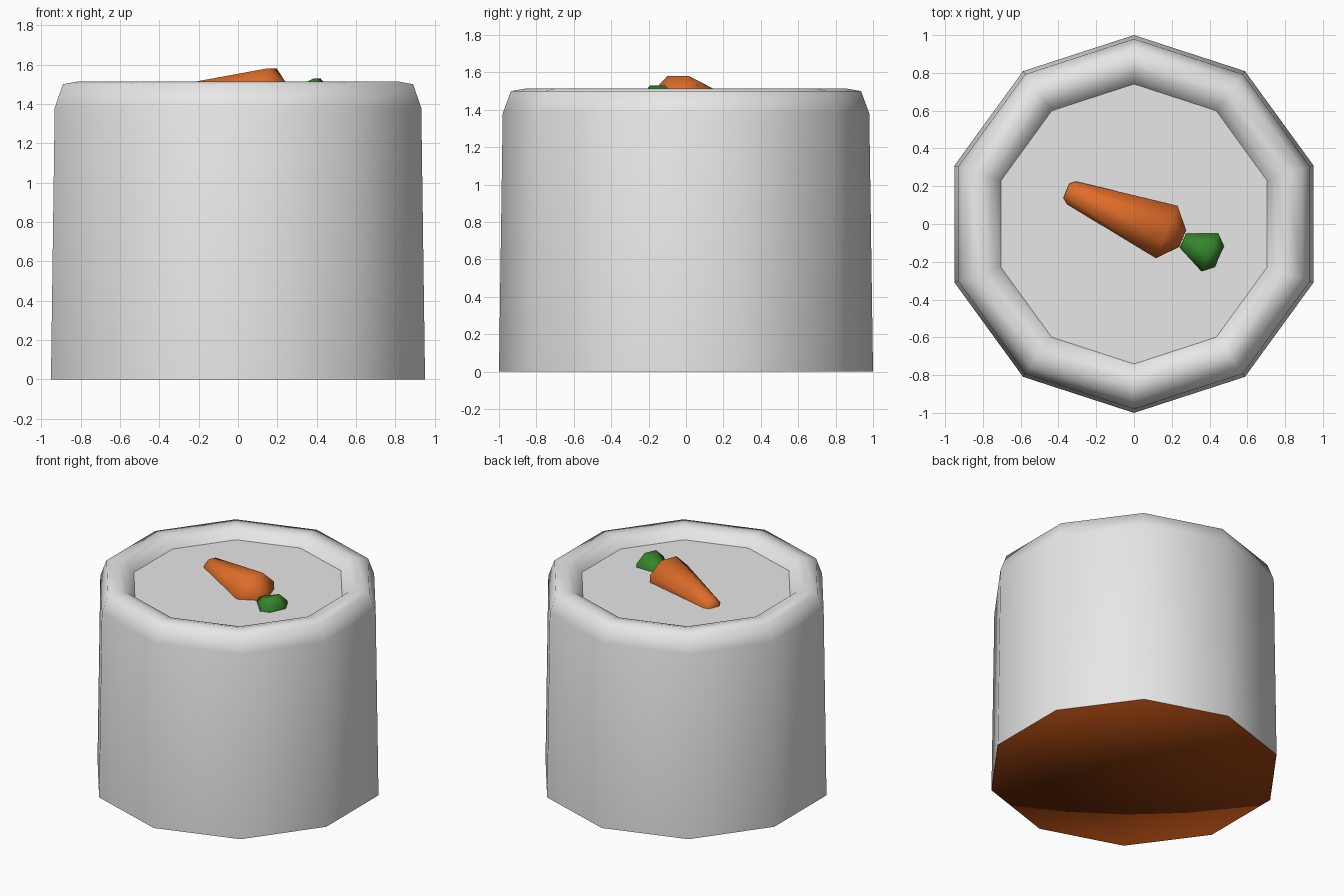
import bpy, bmesh, math
from mathutils import Vector, Matrix

if "Cube" in bpy.data.objects:
    bpy.data.objects.remove(bpy.data.objects["Cube"])

def material(name, rgb):
    m = bpy.data.materials.new(name)
    m.diffuse_color = (*rgb, 1)
    m.use_nodes = True
    m.node_tree.nodes["Principled BSDF"].inputs["Base Color"].default_value = m.diffuse_color
    return m

ICING = material("icing_white", (0.80, 0.80, 0.80))
SPONGE = material("sponge_brown", (0.27, 0.045, 0.004))
ORANGE = material("carrot_orange", (0.73, 0.15, 0.022))
GREEN = material("leaf_green", (0.035, 0.235, 0.024))

def lathe(name, profile, sides, mat, start=math.pi / 2, cap_start=False,
          cap_end=False, smooth=True, matrix=None, recalc=False):
    """Revolve (radius, height) points around z; radius 0 makes a pole."""
    bm = bmesh.new()
    rings = []
    for r, z in profile:
        if r == 0:
            rings.append([bm.verts.new((0, 0, z))])
        else:
            angles = [start + 2 * math.pi * i / sides for i in range(sides)]
            rings.append([bm.verts.new((r * math.cos(a), r * math.sin(a), z)) for a in angles])
    for a, b in zip(rings, rings[1:]):
        for i in range(sides):
            j = (i + 1) % sides
            if len(b) == 1:
                bm.faces.new((a[i], a[j], b[0]))
            else:
                bm.faces.new((a[i], a[j], b[j], b[i]))
    if cap_start:
        bm.faces.new(rings[0][::-1])
    if cap_end:
        bm.faces.new(rings[-1])
    if recalc:
        bmesh.ops.recalc_face_normals(bm, faces=bm.faces)
    for f in bm.faces:
        f.smooth = smooth
    if matrix:
        bm.transform(matrix)
    me = bpy.data.meshes.new(name)
    bm.to_mesh(me)
    bm.free()
    me.materials.append(mat)
    ob = bpy.data.objects.new(name, me)
    bpy.context.collection.objects.link(ob)
    return ob

def along(start, end):
    """Matrix that lays a lathe's z axis from start towards end."""
    d = Vector(end) - Vector(start)
    return Matrix.Translation(start) @ d.to_track_quat('Z', 'Y').to_matrix().to_4x4()

# Icing wall with its rounded rim
lathe("icing_wall", [(1.0, 0), (0.98, 1.38), (0.936, 1.5), (0.85, 1.515),
                     (0.79, 1.5), (0.741, 1.437)], 10, ICING)
# Flat sunken top
lathe("icing_top", [(0.741, 1.437), (0, 1.437)], 10, ICING, smooth=False)

# Sponge base: flat underside, shaded smoothly into a short hidden side
base = lathe("sponge_base", [(0.985, 0.2), (0.999, 0.0), (0, 0.0)], 10, SPONGE)
base.data.flip_normals()

# Carrot lying half sunk in the top
lathe("carrot", [(0.045, -0.03), (0.07, 0.0), (0.163, 0.545), (0.05, 0.635)], 8, ORANGE,
      start=math.pi / 8, cap_start=True, cap_end=True, recalc=True,
      matrix=along((-0.33, 0.165, 1.426), (0.18, -0.045, 1.43)))
# Leaf tuft
lathe("carrot_leaf", [(0.045, 0.0), (0.118, 0.155), (0.065, 0.21)], 8, GREEN,
      start=math.pi / 8, cap_start=True, cap_end=True, recalc=True,
      matrix=along((0.26, -0.088, 1.42), (0.405, -0.152, 1.42)))
